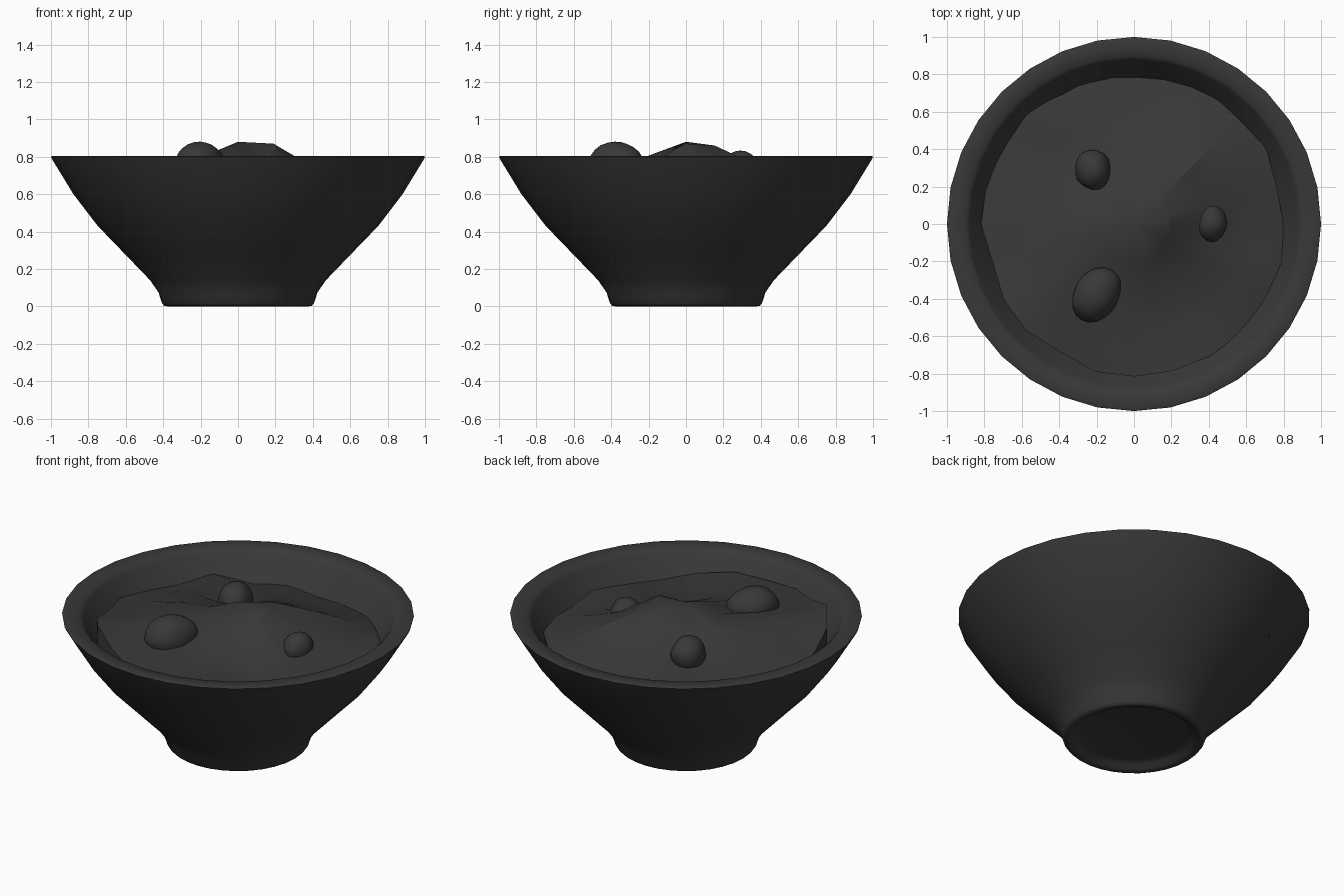
import bpy, bmesh, math, random
from mathutils import Matrix, noise, Vector

if "Cube" in bpy.data.objects:
    bpy.data.objects.remove(bpy.data.objects["Cube"])

random.seed(4)
dark = bpy.data.materials.new("dark")
dark.diffuse_color = (0.04, 0.04, 0.04, 1)
dark.use_nodes = True
dark.node_tree.nodes["Principled BSDF"].inputs["Base Color"].default_value = dark.diffuse_color


def finish(name, bm, angle):
    bmesh.ops.recalc_face_normals(bm, faces=bm.faces)
    me = bpy.data.meshes.new(name)
    bm.to_mesh(me)
    bm.free()
    me.materials.append(dark)
    ob = bpy.data.objects.new(name, me)
    bpy.context.collection.objects.link(ob)
    bpy.ops.object.select_all(action='DESELECT')
    ob.select_set(True)
    bpy.context.view_layer.objects.active = ob
    bpy.ops.object.shade_smooth_by_angle(angle=math.radians(angle))
    return ob


def bridge(bm, a, b):
    n = len(a)
    for i in range(n):
        j = (i + 1) % n
        bm.faces.new((a[i], a[j], b[j], b[i]))


def fan(bm, ring, z):
    c = bm.verts.new((0, 0, z))
    for i in range(len(ring)):
        bm.faces.new((ring[i], ring[(i + 1) % len(ring)], c))


# Bowl: turned profile from recessed underside, up the outside, down the inside
profile = [(0.30, 0.04), (0.335, 0.03), (0.355, 0.008), (0.375, 0.0), (0.395, 0.003),
           (0.407, 0.018), (0.425, 0.075), (0.47, 0.14), (0.60, 0.275), (0.75, 0.43),
           (0.88, 0.60), (0.99, 0.78), (1.0, 0.80), (0.99, 0.805), (0.90, 0.80),
           (0.88, 0.78), (0.79, 0.62), (0.66, 0.45), (0.50, 0.28), (0.38, 0.18)]
bm = bmesh.new()
SIDES = 32
rings = [[bm.verts.new((r * math.cos(2 * math.pi * i / SIDES),
                        r * math.sin(2 * math.pi * i / SIDES), z))
          for i in range(SIDES)] for r, z in profile]
for a, b in zip(rings, rings[1:]):
    bridge(bm, a, b)
fan(bm, rings[0], 0.04)
fan(bm, rings[-1], 0.15)
finish("bowl", bm, 65)

# Soil: uneven mound with a straight skirt; heights given every 45 degrees
edge = [0.65, 0.64, 0.60, 0.66, 0.68, 0.78, 0.72, 0.66]
middle = [0.72, 0.80, 0.72, 0.69, 0.77, 0.76, 0.71, 0.69]
inner = [0.87, 0.86, 0.80, 0.76, 0.79, 0.79, 0.80, 0.79]


def height(table, t):
    k = t * 8
    i = int(k) % 8
    f = k - int(k)
    return table[i] * (1 - f) + table[(i + 1) % 8] * f


bm = bmesh.new()
N = 24
rings = []
for r, table in ((0.20, inner), (0.42, middle), (0.62, None), (0.80, edge)):
    ring = []
    for i in range(N):
        t = i / N
        if table:
            z = height(table, t)
        else:
            z = (height(edge, t) + height(middle, t)) / 2
        rr = r + random.uniform(-0.02, 0.02)
        z += random.uniform(-0.022, 0.022) * (r > 0.3)
        ring.append(bm.verts.new((rr * math.cos(2 * math.pi * t),
                                  rr * math.sin(2 * math.pi * t), z)))
    rings.append(ring)
rings.append([bm.verts.new((v.co.x, v.co.y, 0.52)) for v in rings[-1]])
for a, b in zip(rings, rings[1:]):
    bridge(bm, a, b)
fan(bm, rings[0], 0.88)
fan(bm, rings[-1], 0.52)
finish("soil", bm, 30)

# Stones: slightly lumpy ellipsoids (location, radii, turn)
stones = [((-0.20, -0.38, 0.765), (0.12, 0.155, 0.115), -30),
          ((-0.22, 0.29, 0.725), (0.097, 0.11, 0.105), 15),
          ((0.415, 0.005, 0.705), (0.08, 0.10, 0.09), 0)]
for k, (loc, rad, turn) in enumerate(stones):
    bm = bmesh.new()
    bmesh.ops.create_icosphere(bm, subdivisions=3, radius=1)
    for v in bm.verts:
        v.co *= 1 + 0.08 * noise.noise(v.co * 1.2 + Vector((k * 5.3, 0, 0)))
    bm.transform(Matrix.Translation(loc) @ Matrix.Rotation(math.radians(turn), 4, 'Z')
                 @ Matrix.Diagonal((*rad, 1)))
    finish(f"stone_{k + 1}", bm, 60)
